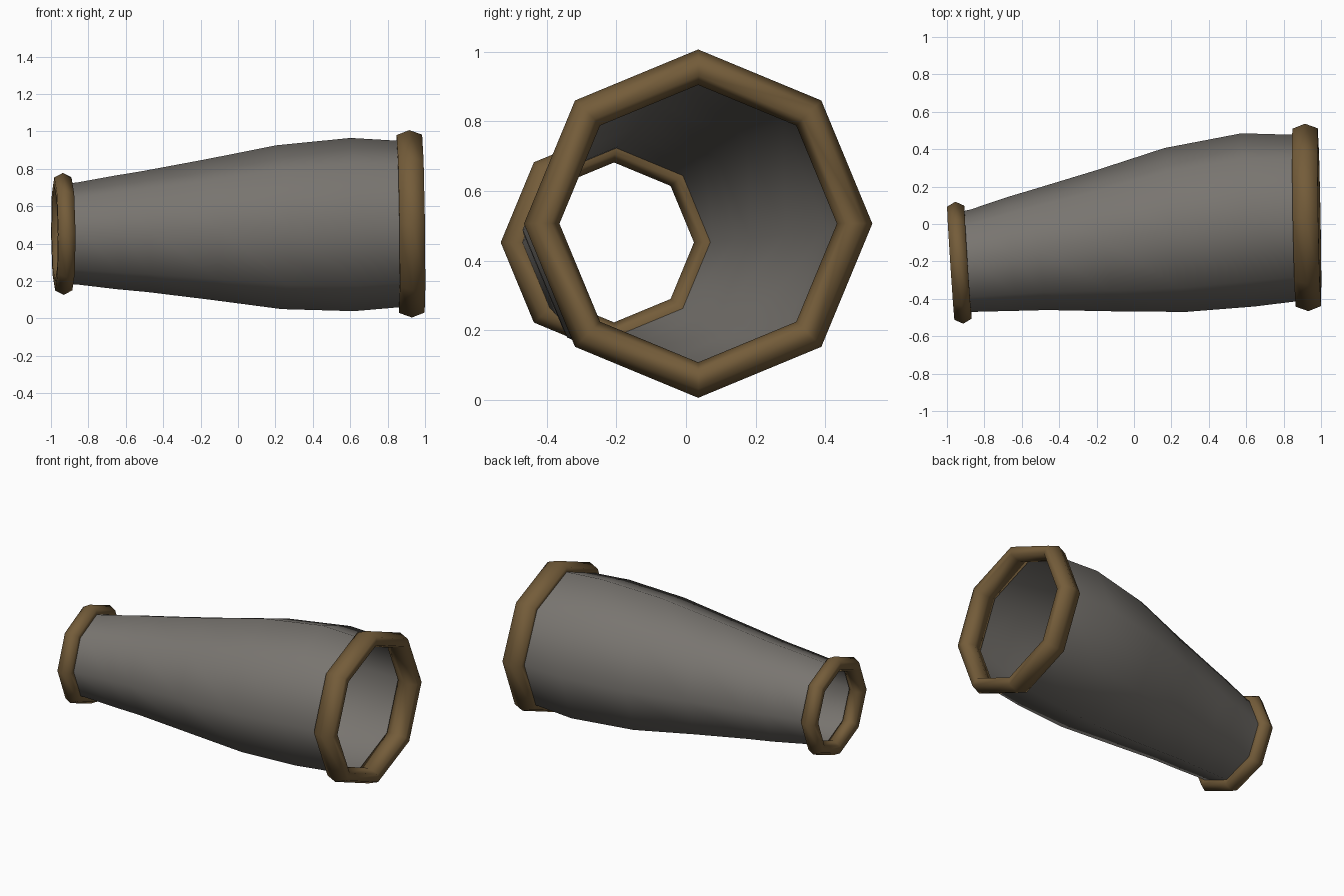
import bpy, bmesh, math

if "Cube" in bpy.data.objects:
    bpy.data.objects.remove(bpy.data.objects["Cube"])

SIDES = 8


def material(name, rgb):
    m = bpy.data.materials.new(name)
    m.diffuse_color = (*rgb, 1)
    m.use_nodes = True
    m.node_tree.nodes["Principled BSDF"].inputs["Base Color"].default_value = m.diffuse_color
    return m


grey = material("warm grey", (0.19, 0.178, 0.162))
brown = material("wood brown", (0.175, 0.108, 0.042))


def loop(bm, centre, r, ky, kz, shift=0.0):
    """Octagonal loop around the x axis, sheared by slopes ky and kz."""
    x, y, z = centre
    verts = []
    for i in range(SIDES):
        a = 2 * math.pi * i / SIDES
        dy, dz = r * math.cos(a), r * math.sin(a)
        verts.append(bm.verts.new((x + shift - ky * dy - kz * dz,
                                   y + shift * ky + dy, z + shift * kz + dz)))
    return verts


def bridge(bm, a, b):
    for i in range(SIDES):
        j = (i + 1) % SIDES
        bm.faces.new((a[i], a[j], b[j], b[i]))


def finish(bm, name, mat):
    bmesh.ops.recalc_face_normals(bm, faces=bm.faces[:])
    me = bpy.data.meshes.new(name)
    bm.to_mesh(me)
    bm.free()
    me.materials.append(mat)
    for p in me.polygons:
        p.use_smooth = True
    ob = bpy.data.objects.new(name, me)
    bpy.context.collection.objects.link(ob)
    return ob


# Tapered, gently bent sleeve open at both ends: x, y, z, radius, slopes
stations = [
    (-0.93, -0.206, 0.452, 0.266, 0.065, 0.01),
    (-0.85, -0.195, 0.454, 0.274, 0.07, 0.015),
    (-0.65, -0.160, 0.460, 0.304, 0.09, 0.02),
    (-0.50, -0.137, 0.465, 0.323, 0.11, 0.03),
    (-0.15, -0.090, 0.476, 0.377, 0.14, 0.03),
    (0.22, -0.032, 0.488, 0.438, 0.13, 0.03),
    (0.61, 0.022, 0.502, 0.463, 0.075, 0.02),
    (0.93, 0.035, 0.506, 0.440, 0.015, 0.01),
]
bm = bmesh.new()
loops = [loop(bm, s[:3], *s[3:]) for s in stations]
for a, b in zip(loops, loops[1:]):
    bridge(bm, a, b)
finish(bm, "sleeve", grey)


# End rims: octagonal rings with a six-sided section
def rim(name, centre, major, minor, half_width, ky, kz):
    bm = bmesh.new()
    loops = []
    for k in range(6):
        a = math.pi * k / 3
        shift = half_width * math.sin(a) / math.sin(math.pi / 3)
        loops.append(loop(bm, centre, major + minor * math.cos(a), ky, kz, shift))
    for k in range(6):
        bridge(bm, loops[k], loops[(k + 1) % 6])
    finish(bm, name, brown)


rim("large_rim", (0.923, 0.035, 0.506), 0.45, 0.051, 0.068, 0.018, 0.014)
rim("small_rim", (-0.934, -0.207, 0.452), 0.278, 0.048, 0.046, 0.065, 0.008)
